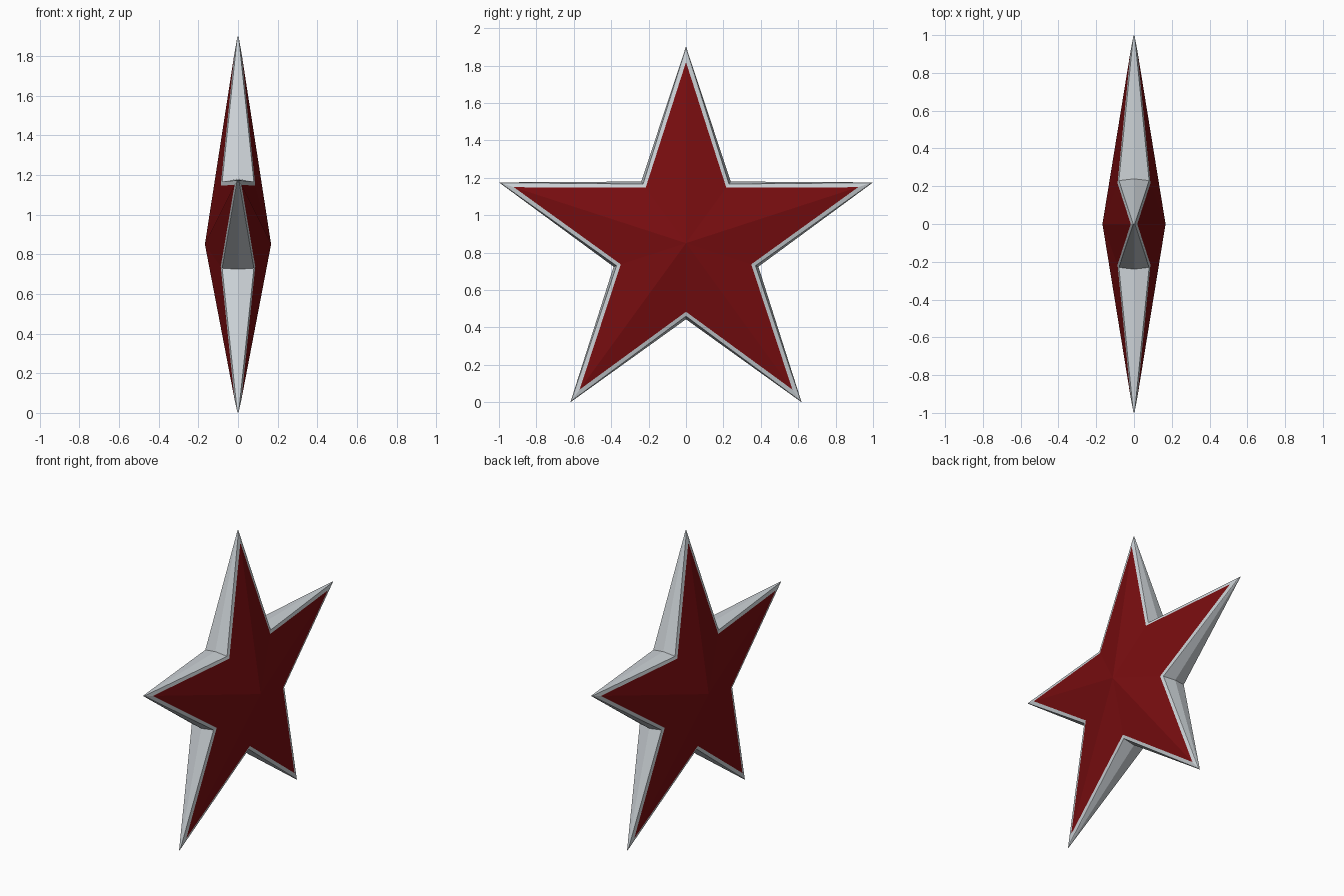
import bpy, bmesh, math

if "Cube" in bpy.data.objects:
    bpy.data.objects.remove(bpy.data.objects["Cube"])

R, R_IN = 1.0515, 0.407                    # outer tips, inner corners
CZ = R * math.cos(math.radians(36))        # star centre height
PEAK, EDGE, TIP = 0.167, 0.08, 0.004       # half thickness at centre, corners, tips
INSET = 0.918                              # red panel size relative to the rim


def material(name, col):
    m = bpy.data.materials.new(name)
    m.diffuse_color = (*col, 1)
    m.use_nodes = True
    m.node_tree.nodes["Principled BSDF"].inputs["Base Color"].default_value = m.diffuse_color
    return m


def ring(bm, tip_r, corner_r, tip_x, corner_x):
    """Ten alternating star points around the centre in the YZ plane."""
    out = []
    for i in range(10):
        a = math.radians(36 * i)
        r, x = (corner_r, corner_x) if i % 2 else (tip_r, tip_x)
        out.append(bm.verts.new((x, r * math.sin(a), CZ + r * math.cos(a))))
    return out


def bridge(bm, a, b):
    for i in range(10):
        j = (i + 1) % 10
        # split from the tip so every facet stays flat
        if i % 2 == 0:
            bm.faces.new((a[i], a[j], b[j]))
            bm.faces.new((a[i], b[j], b[i]))
        else:
            bm.faces.new((a[i], a[j], b[i]))
            bm.faces.new((a[j], b[j], b[i]))


def finish(bm, name, mat):
    bmesh.ops.recalc_face_normals(bm, faces=bm.faces)
    # open shells: make the faces point away from the star centre plane
    me = bpy.data.meshes.new(name)
    bm.to_mesh(me)
    bm.free()
    me.materials.append(mat)
    ob = bpy.data.objects.new(name, me)
    bpy.context.collection.objects.link(ob)


red = material("deep red", (0.19, 0.004, 0.005))
silver = material("silver", (0.60, 0.64, 0.67))

EDGE_TIP_R, EDGE_CORNER_R = R * 0.992, R_IN * 0.96


def inset_ring(bm, s):
    k = INSET
    depth = lambda x: s * (PEAK + (x - PEAK) * k)
    return ring(bm, EDGE_TIP_R * k + 0.01, EDGE_CORNER_R * k + 0.008,
                depth(TIP), depth(EDGE))


# silver rim: ridged side walls and the sloping border on both faces
bm = bmesh.new()
ridge = ring(bm, R, R_IN, 0, 0)
for s in (1, -1):
    edge = ring(bm, EDGE_TIP_R, EDGE_CORNER_R, s * TIP, s * EDGE)
    bridge(bm, ridge, edge)
    bridge(bm, edge, inset_ring(bm, s))
finish(bm, "rim", silver)

# red faceted panels rising to a central peak
for s, name in ((1, "right_panel"), (-1, "left_panel")):
    bm = bmesh.new()
    border = inset_ring(bm, s)
    peak = bm.verts.new((s * PEAK, 0, CZ))
    for i in range(10):
        f = bm.faces.new((border[i], border[(i + 1) % 10], peak))
        f.normal_update()
        if f.normal.x * s < 0:
            f.normal_flip()
    me = bpy.data.meshes.new(name)
    bm.to_mesh(me)
    bm.free()
    me.materials.append(red)
    bpy.context.collection.objects.link(bpy.data.objects.new(name, me))
